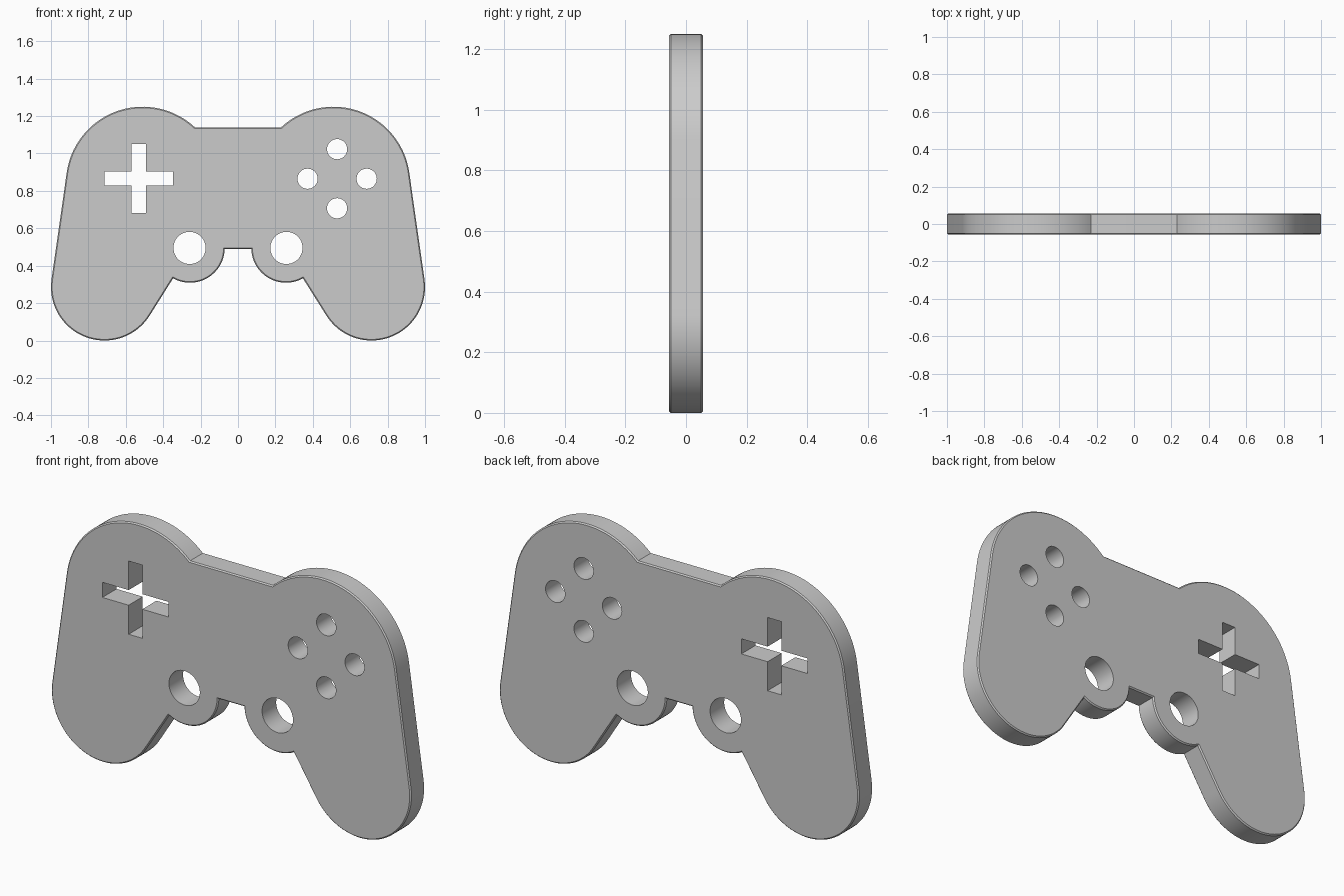
import bpy, bmesh
from math import sin, cos, radians, pi
from mathutils import Vector

if "Cube" in bpy.data.objects:
    bpy.data.objects.remove(bpy.data.objects["Cube"])

HALF = 0.056      # half thickness
EDGE = 0.006      # small edge chamfer


def arc(cx, cz, r, a0, a1, n):
    return [Vector((cx + r * cos(radians(a0 + (a1 - a0) * i / n)),
                    cz + r * sin(radians(a0 + (a1 - a0) * i / n)))) for i in range(n + 1)]


def inset(pts, d):
    # mitred inward offset of a clockwise outline
    out = []
    for i, p in enumerate(pts):
        a = (p - pts[i - 1]).normalized()
        b = (pts[(i + 1) % len(pts)] - p).normalized()
        na, nb = Vector((a.y, -a.x)), Vector((b.y, -b.x))
        m = (na + nb).normalized()
        out.append(p + m * d / max(m.dot(na), 0.4))
    return out


def add_prism(bm, layers):
    # layers: list of (outline, y), skinned in order and capped
    rings = [[bm.verts.new((p.x, y, p.y)) for p in pts] for pts, y in layers]
    n = len(rings[0])
    for lo, hi in zip(rings, rings[1:]):
        for i in range(n):
            j = (i + 1) % n
            bm.faces.new((lo[i], lo[j], hi[j], hi[i]))
    bm.faces.new(rings[0])
    bm.faces.new(rings[-1])


def make_object(name, bm):
    bmesh.ops.recalc_face_normals(bm, faces=bm.faces[:])
    me = bpy.data.meshes.new(name)
    bm.to_mesh(me)
    bm.free()
    ob = bpy.data.objects.new(name, me)
    bpy.context.collection.objects.link(ob)
    return ob


# Right half of the outline: shoulder, grip, thumbstick lobe
right = [Vector((0.228, 1.14))]
right += arc(0.51, 0.84, 0.41, 133, 8, 36)
right += arc(0.714, 0.286, 0.286, 8, -149, 40)
right += arc(0.257, 0.495, 0.186, -61, -180, 28)
right.append(Vector((0.071, 0.489)))
right.pop(-2)
outline = right + [Vector((-p.x, p.y)) for p in reversed(right)]

# Body with slightly chamfered rim
bm = bmesh.new()
small = inset(outline, EDGE)
add_prism(bm, [(small, -HALF), (outline, -HALF + EDGE), (outline, HALF - EDGE), (small, HALF)])
body = make_object("controller_body", bm)

# Cutter: four buttons, two thumbstick holes, directional cross
bm = bmesh.new()
bx, bz, step = 0.53, 0.865, 0.158
holes = [arc(bx + step * cos(k * pi / 2), bz + step * sin(k * pi / 2), 0.054, 0, 348.75, 31)
         for k in range(4)]
holes += [arc(s * 0.259, 0.495, 0.086, 0, 352.5, 47) for s in (-1, 1)]
w, l = 0.038, 0.184
cross = [(w, l), (w, w), (l, w), (l, -w), (w, -w), (w, -l),
         (-w, -l), (-w, -w), (-l, -w), (-l, w), (-w, w), (-w, l)]
holes.append([Vector((x - 0.531, z + 0.866)) for x, z in cross])
for h in holes:
    add_prism(bm, [(h, -0.2), (h, 0.2)])
cutter = make_object("hole_cutter", bm)
cutter.hide_render = True

# Cut the holes and shade
mod = body.modifiers.new("holes", 'BOOLEAN')
mod.operation = 'DIFFERENCE'
mod.solver = 'EXACT'
mod.object = cutter
bpy.context.view_layer.objects.active = body
bpy.ops.object.select_all(action='DESELECT')
body.select_set(True)
bpy.ops.object.modifier_apply(modifier=mod.name)
bpy.data.objects.remove(cutter)
bpy.ops.object.shade_smooth_by_angle(angle=radians(30))
